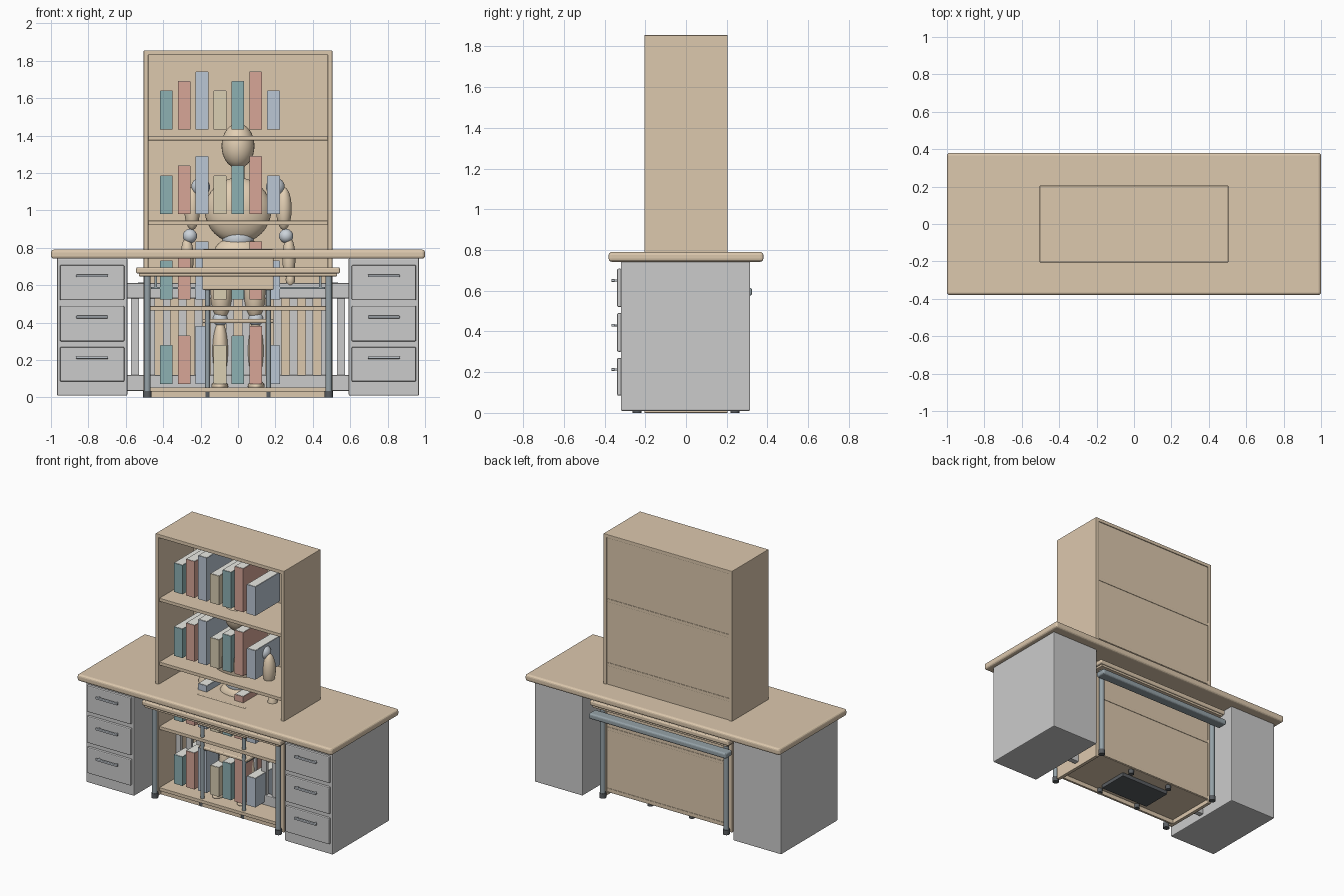
import bpy, math
from mathutils import Vector


def mat(name, c):
    m = bpy.data.materials.new(name)
    m.diffuse_color = (*c, 1)
    return m


WOOD = mat("wood", (0.72, 0.58, 0.42))
STEEL = mat("steel", (0.30, 0.36, 0.39))
PAINT = mat("paint", (0.80, 0.82, 0.79))
METAL = mat("metal", (0.52, 0.56, 0.60))
BLACK = mat("rubber", (0.10, 0.11, 0.12))
SKIN = mat("beech", (0.76, 0.62, 0.45))
JOINT = mat("joint", (0.60, 0.65, 0.70))
PAGES = mat("pages", (0.82, 0.82, 0.77))
COVERS = [mat("cover_%d" % i, c) for i, c in enumerate(
    [(0.27, 0.44, 0.45), (0.68, 0.38, 0.31), (0.50, 0.57, 0.66), (0.70, 0.62, 0.45)])]


def finish(o, name, m, bevel=0.0, seg=2):
    o.name = name
    o.data.materials.append(m)
    if bevel:
        b = o.modifiers.new("bevel", 'BEVEL')
        b.width = bevel
        b.segments = seg
    return o


def box(name, x0, x1, y0, y1, z0, z1, m, bevel=0.0, seg=2):
    bpy.ops.mesh.primitive_cube_add(size=1, location=((x0 + x1) / 2, (y0 + y1) / 2, (z0 + z1) / 2))
    o = bpy.context.object
    o.scale = (x1 - x0, y1 - y0, z1 - z0)
    bpy.ops.object.transform_apply(location=False, rotation=False, scale=True)
    return finish(o, name, m, bevel, seg)


def rod(name, a, b, r, m):
    a, b = Vector(a), Vector(b)
    bpy.ops.mesh.primitive_cylinder_add(vertices=20, radius=r, depth=(b - a).length, location=(a + b) / 2)
    o = bpy.context.object
    o.rotation_euler = (b - a).to_track_quat('Z', 'Y').to_euler()
    bpy.ops.object.shade_smooth_by_angle()
    return finish(o, name, m)


def ball(name, p, s, m):
    bpy.ops.mesh.primitive_uv_sphere_add(segments=28, ring_count=16, radius=1, location=p)
    o = bpy.context.object
    o.scale = s
    bpy.ops.object.shade_smooth()
    return finish(o, name, m)


# Large desk: top and two drawer pedestals
box("desk_top", -1, 1, -0.38, 0.38, 0.742, 0.79, WOOD, 0.015, 3)
for s in (-1, 1):
    c = 0.78 * s
    box("pedestal", c - 0.188, c + 0.188, -0.32, 0.315, 0.01, 0.745, PAINT, 0.006)
    for z0, z1, zh in ((0.085, 0.27, 0.213), (0.30, 0.49, 0.43), (0.52, 0.708, 0.65)):
        box("drawer_front", c - 0.172, c + 0.172, -0.338, -0.315, z0, z1, PAINT, 0.006)
        box("drawer_handle", c - 0.086, c + 0.086, -0.367, -0.35, zh - 0.007, zh + 0.007, METAL, 0.004)
        for dx in (-0.07, 0.07):
            rod("handle_post", (c + dx, -0.355, zh), (c + dx, -0.33, zh), 0.005, METAL)

# Bookcase
for s in (-1, 1):
    box("bookcase_side", s * 0.492 - 0.0125, s * 0.492 + 0.0125, -0.205, 0.205, 0, 1.855, WOOD, 0.003)
box("bookcase_top", -0.50, 0.50, -0.205, 0.205, 1.83, 1.855, WOOD, 0.003)
box("bookcase_back", -0.485, 0.485, 0.187, 0.199, 0.025, 1.84, WOOD)
box("plinth", -0.48, 0.48, -0.18, -0.165, 0, 0.035, WOOD)
for z in (0.03, 0.465, 0.922, 1.375):
    box("bookcase_shelf", -0.482, 0.482, -0.195, 0.202, z, z + 0.023, WOOD, 0.002)

# Books, a row of seven on each shelf
for z in (0.073, 0.525, 0.98, 1.433):
    for i in range(7):
        x = -0.383 + i * 0.0955
        h = (0.205, 0.257, 0.308)[i % 3]
        box("book_cover", x - 0.034, x + 0.034, -0.125, 0.15, z, z + h, COVERS[i % 4 if i < 4 else i - 4])
        box("book_pages", x - 0.032, x + 0.032, -0.122, 0.151, z + 0.004, z + h + 0.002, PAGES)

# Small table with steel legs and under-tray
box("small_table_top", -0.545, 0.545, -0.305, 0.305, 0.663, 0.695, WOOD, 0.008, 3)
box("small_table_underlay", -0.53, 0.53, -0.295, 0.295, 0.648, 0.664, WOOD, 0.003)
box("back_beam", -0.54, 0.54, 0.25, 0.325, 0.575, 0.615, STEEL, 0.012, 3)
box("under_tray", -0.465, 0.465, -0.12, 0.18, 0.58, 0.592, STEEL, 0.003)
for sx in (-1, 1):
    box("tray_bracket", sx * 0.44 - 0.006, sx * 0.44 + 0.006, -0.12, 0.18, 0.585, 0.65, STEEL)
    for sy in (-1, 1):
        rod("table_leg", (sx * 0.485, sy * 0.24, 0.01), (sx * 0.485, sy * 0.24, 0.65), 0.018, STEEL)
        rod("table_foot", (sx * 0.485, sy * 0.24, 0), (sx * 0.485, sy * 0.24, 0.035), 0.022, BLACK)

# White railing with slats
box("railing_top_rail", -0.595, 0.595, -0.02, 0.02, 0.53, 0.612, PAINT, 0.005)
box("railing_bottom_rail", -0.595, 0.595, -0.02, 0.02, 0.035, 0.12, PAINT, 0.005)
for i in range(14):
    x = -0.55 + i * 1.1 / 13
    box("railing_slat", x - 0.021, x + 0.021, -0.01, 0.01, 0.11, 0.54, PAINT)

# Chair
box("chair_seat", -0.19, 0.19, -0.17, 0.19, 0.398, 0.42, WOOD, 0.008, 3)
box("chair_backrest", -0.19, 0.19, -0.19, -0.17, 0.575, 0.793, WOOD, 0.008, 3)
for sx in (-1, 1):
    x = sx * 0.163
    for y, top in ((-0.165, 0.68), (0.165, 0.40)):
        rod("chair_leg", (x, y, 0.01), (x, y, top), 0.013, STEEL)
        rod("chair_foot", (x, y, 0), (x, y, 0.03), 0.019, BLACK)
    rod("chair_side_bar", (x, -0.165, 0.39), (x, 0.165, 0.39), 0.011, STEEL)

# Jointed wooden figure on a base plate
box("figure_base", -0.2, 0.19, -0.11, 0.11, 0.002, 0.03, BLACK, 0.004)
ball("head", (0, 0, 1.345), (0.088, 0.09, 0.12), SKIN)
rod("neck", (0, 0, 1.12), (0, 0, 1.26), 0.035, SKIN)
ball("chest", (0, 0, 1.0), (0.178, 0.10, 0.175), SKIN)
ball("waist", (0, 0, 0.85), (0.085, 0.07, 0.07), JOINT)
ball("pelvis", (0, 0, 0.77), (0.13, 0.09, 0.09), SKIN)
for s in (-1, 1):
    ball("shoulder_joint", (s * 0.2, 0, 1.125), (0.05, 0.05, 0.05), JOINT)
    ball("upper_arm", (s * 0.245, 0, 1.01), (0.042, 0.045, 0.115), SKIN)
    ball("elbow_joint", (s * 0.257, 0, 0.863), (0.038, 0.038, 0.038), JOINT)
    ball("forearm", (s * 0.272, 0, 0.745), (0.035, 0.037, 0.115), SKIN)
    ball("hand", (s * 0.28, 0, 0.63), (0.025, 0.03, 0.04), SKIN)
    ball("thigh", (s * 0.09, 0, 0.575), (0.06, 0.065, 0.16), SKIN)
    ball("knee_joint", (s * 0.095, 0, 0.42), (0.04, 0.04, 0.04), JOINT)
    ball("shin", (s * 0.095, 0, 0.25), (0.042, 0.05, 0.16), SKIN)
    ball("foot", (s * 0.097, -0.04, 0.06), (0.045, 0.09, 0.032), SKIN)
